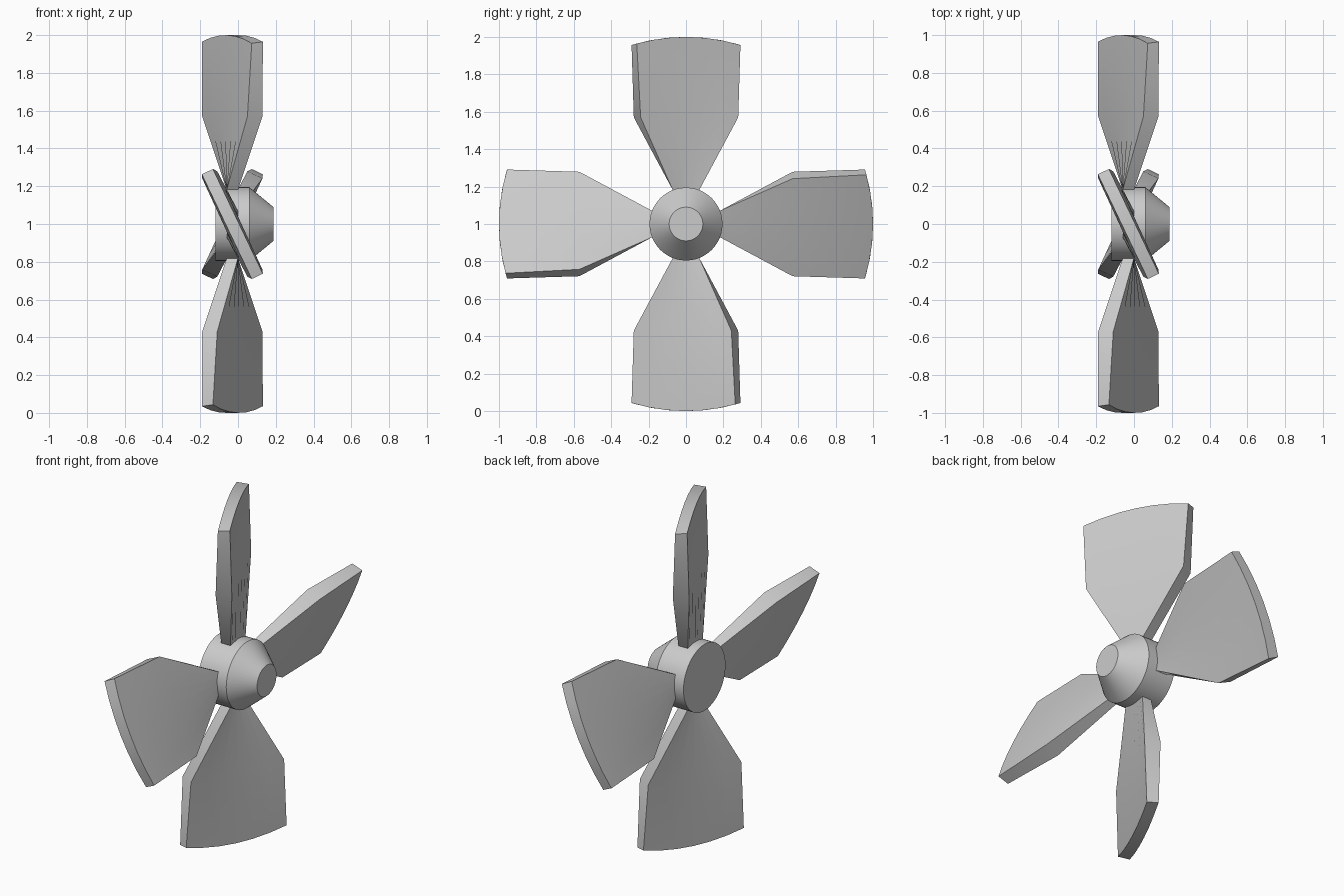
import bpy, bmesh, math
from mathutils import Matrix, Vector

if "Cube" in bpy.data.objects:
    bpy.data.objects.remove(bpy.data.objects["Cube"])

CENTRE = Vector((0, 0, 1))


def finish(name, bm, matrix):
    bmesh.ops.recalc_face_normals(bm, faces=bm.faces)
    mesh = bpy.data.meshes.new(name)
    bm.to_mesh(mesh)
    bm.free()
    ob = bpy.data.objects.new(name, mesh)
    bpy.context.collection.objects.link(ob)
    ob.matrix_world = matrix
    bpy.ops.object.select_all(action='DESELECT')
    ob.select_set(True)
    bpy.context.view_layer.objects.active = ob
    bpy.ops.object.shade_smooth_by_angle(angle=math.radians(30))
    return ob


# Hub: drum with a truncated cone nose, turned around the x axis
def make_hub(sides=48):
    bm = bmesh.new()
    rings = []
    for x, r in [(-0.12, 0.195), (0.06, 0.195), (0.187, 0.09)]:
        rings.append([bm.verts.new((x, r * math.cos(a), r * math.sin(a)))
                      for a in (2 * math.pi * i / sides for i in range(sides))])
    for a, b in zip(rings, rings[1:]):
        for i in range(sides):
            j = (i + 1) % sides
            bm.faces.new((a[i], a[j], b[j], b[i]))
    bm.faces.new(rings[0])
    bm.faces.new(rings[-1])
    finish("hub", bm, Matrix.Translation(CENTRE))


# Blade: rectangular sections lofted outwards, twisting from the root
STATIONS = [  # radius, half chord, thickness, twist in degrees
    (0.18, 0.070, 0.060, 0.0),
    (0.57, 0.287, 0.088, 24.7),
    (1.00, 0.307, 0.065, 25.5),
]
COLUMNS = [-1, -0.67, -0.33, 0, 0.33, 0.67, 1]


def make_blade(name, turn):
    bm = bmesh.new()
    loops = []
    for radius, half, thick, twist in STATIONS:
        t = math.radians(twist)
        chord = Vector((math.sin(t), -math.cos(t), 0))
        normal = Vector((math.cos(t), math.sin(t), 0))
        sides = []
        for s in (1, -1):
            row = []
            for c in COLUMNS:
                p = Vector((-0.03, 0, 0)) + chord * half * c + normal * thick / 2 * s
                # only the tip is rounded
                p.z = math.sqrt(1 - p.y ** 2) if radius == 1 else radius
                row.append(bm.verts.new(p))
            sides.append(row)
        loops.append(sides[0] + sides[1][::-1])
    n = len(loops[0])
    for a, b in zip(loops, loops[1:]):
        for i in range(n):
            j = (i + 1) % n
            bm.faces.new((a[i], a[j], b[j], b[i]))
    for loop in (loops[0], loops[-1]):
        for i in range(n // 2 - 1):
            bm.faces.new((loop[i], loop[i + 1], loop[n - 2 - i], loop[n - 1 - i]))
    finish(name, bm, Matrix.Translation(CENTRE) @ Matrix.Rotation(turn, 4, 'X'))


make_hub()
for k, side in enumerate(("top", "front", "bottom", "back")):
    make_blade("blade_" + side, k * math.pi / 2)
